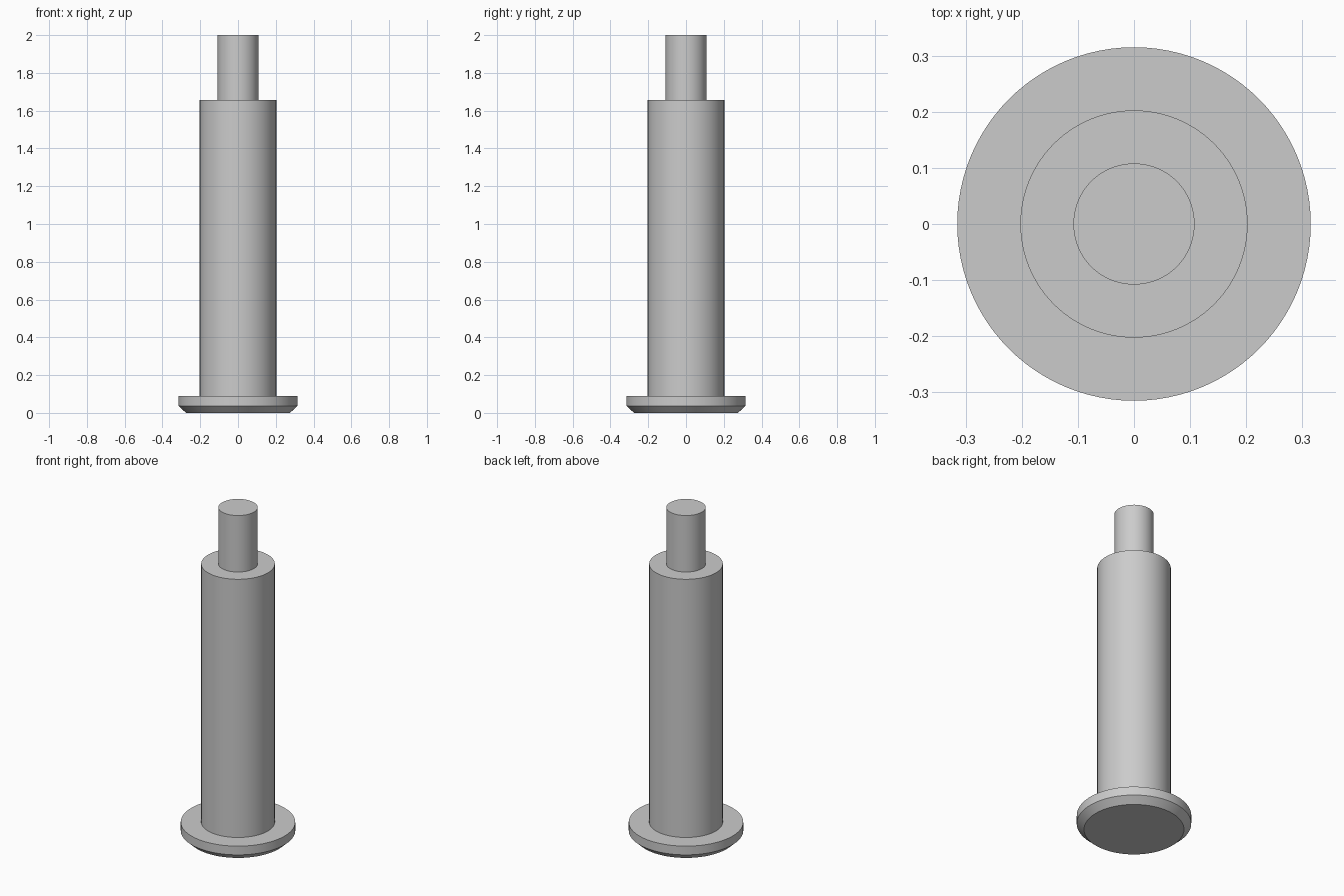
import bpy, bmesh, math

if "Cube" in bpy.data.objects:
    bpy.data.objects.remove(bpy.data.objects["Cube"])

SEGMENTS = 96
grey = bpy.data.materials.new("plain grey")
grey.diffuse_color = (0.6, 0.6, 0.6, 1)
grey.use_nodes = True
grey.node_tree.nodes["Principled BSDF"].inputs["Base Color"].default_value = grey.diffuse_color

# One stepped turned pin: chamfered head, shank and narrow tip (radius, z)
profile = [(0.275, 0), (0.315, 0.037), (0.315, 0.09), (0.2025, 0.09),
           (0.2025, 1.657), (0.108, 1.657), (0.108, 2.0)]

bm = bmesh.new()
rings = []
for r, z in profile:
    rings.append([bm.verts.new((r * math.cos(math.tau * i / SEGMENTS),
                                r * math.sin(math.tau * i / SEGMENTS), z))
                  for i in range(SEGMENTS)])

# Walls between neighbouring rings
for low, high in zip(rings, rings[1:]):
    for i in range(SEGMENTS):
        j = (i + 1) % SEGMENTS
        bm.faces.new((low[i], low[j], high[j], high[i]))

# Flat end caps
bm.faces.new(rings[0][::-1])
bm.faces.new(rings[-1])

mesh = bpy.data.meshes.new("stepped_pin")
bm.to_mesh(mesh)
bm.free()
mesh.materials.append(grey)
pin = bpy.data.objects.new("stepped_pin", mesh)
bpy.context.collection.objects.link(pin)

# Smooth round walls with crisp steps
bpy.context.view_layer.objects.active = pin
pin.select_set(True)
bpy.ops.object.shade_smooth_by_angle(angle=math.radians(30))
